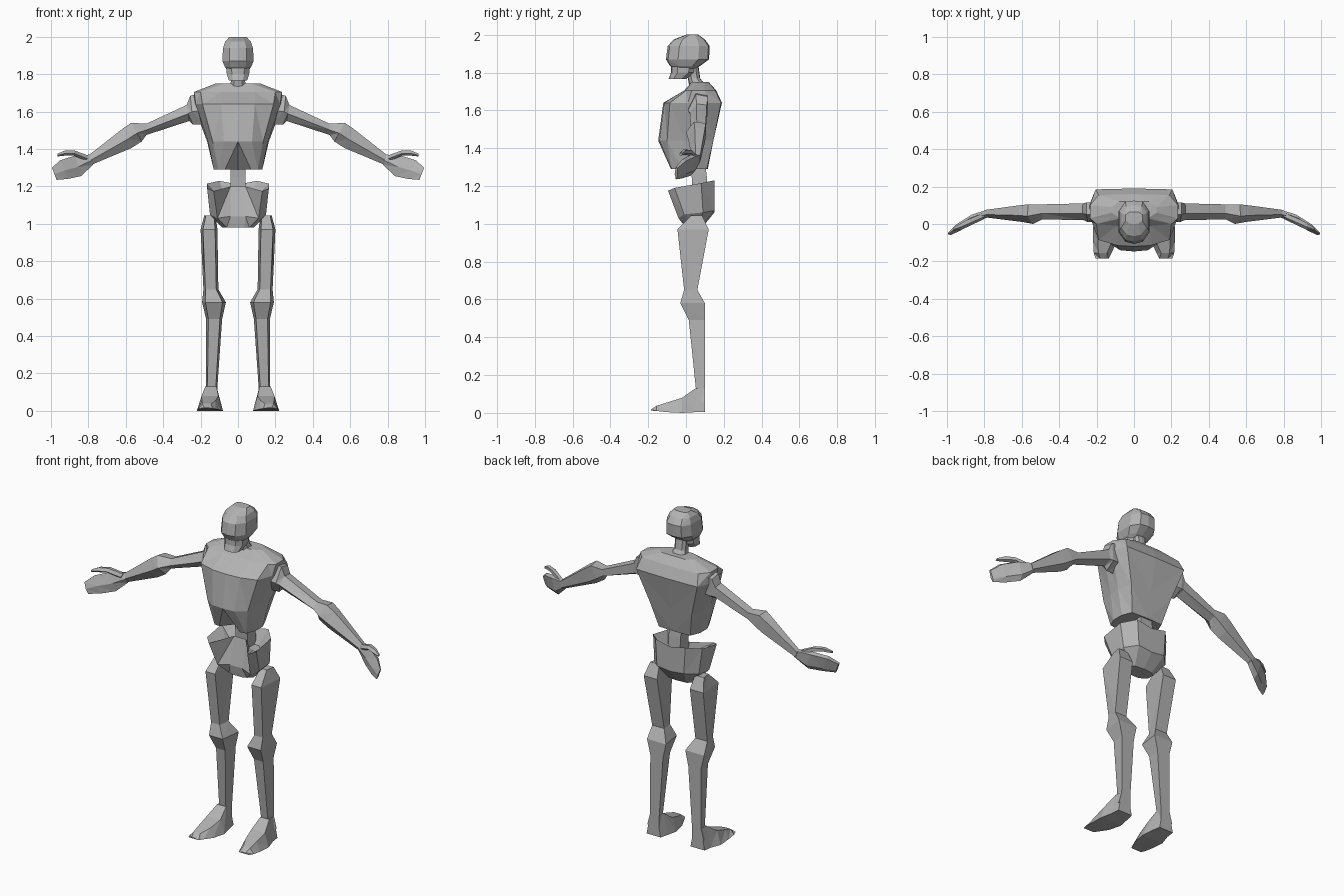
import bpy, bmesh

grey = bpy.data.materials.new("bone_grey")
grey.diffuse_color = (0.45, 0.45, 0.45, 1)


def loft(name, rings, closed=True):
    """Skin rings of points, cap both ends and mirror across x = 0."""
    bm = bmesh.new()
    loops = [[bm.verts.new(p) for p in r] for r in rings]
    n = len(loops[0])
    for a, b in zip(loops, loops[1:]):
        for i in range(n if closed else n - 1):
            j = (i + 1) % n
            # diagonal runs from a[i] to b[j]
            bm.faces.new((a[i], a[j], b[j]))
            bm.faces.new((a[i], b[j], b[i]))
    bm.faces.new(loops[0])
    bm.faces.new(loops[-1])
    bmesh.ops.recalc_face_normals(bm, faces=bm.faces)
    mesh = bpy.data.meshes.new(name)
    bm.to_mesh(mesh)
    bm.free()
    mesh.materials.append(grey)
    ob = bpy.data.objects.new(name, mesh)
    bpy.context.collection.objects.link(ob)
    mir = ob.modifiers.new("mirror", 'MIRROR')
    mir.use_clip = True
    mir.merge_threshold = 0.0005
    return ob


def half(z, *pts):
    """Half outline from front centre to back centre at one height."""
    return [(x, y, z) for x, y in pts]


def skull_ring(z, w, f, b):
    """Half octagon of half-width w from front f to back b."""
    d = b - f
    return half(z, (0, f), (w * .55, f + d * .05), (w, f + d * .28),
                (w, f + d * .75), (w * .6, b - d * .03), (0, b))


# Skull, jaw and neck
loft("skull", [skull_ring(2.0, .045, 0, .065), skull_ring(1.975, .068, -.065, .10),
               skull_ring(1.94, .08, -.097, .125), skull_ring(1.87, .084, -.106, .122),
               skull_ring(1.835, .068, -.085, .075), skull_ring(1.82, .055, -.06, .05)], False)
loft("jaw", [skull_ring(1.84, .062, -.08, .05), skull_ring(1.80, .06, -.08, .045),
             skull_ring(1.765, .048, -.092, .0)], False)
loft("neck", [skull_ring(1.84, .038, .0, .065), skull_ring(1.77, .036, .01, .075),
              skull_ring(1.71, .05, .02, .12)], False)

# Rib cage, with a notch under the breastbone
chest = [
    half(1.75, (0, .03), (.07, .03), (.09, .04), (.12, .06), (.12, .09), (.08, .12), (0, .12)),
    half(1.705, (0, -.01), (.09, -.01), (.20, .0), (.235, .03), (.235, .10), (.19, .155), (0, .16)),
    half(1.64, (0, -.12), (.09, -.115), (.19, -.085), (.225, .01), (.24, .10), (.205, .185), (0, .19)),
    half(1.44, (0, -.147), (.075, -.14), (.135, -.10), (.16, -.01), (.165, .06), (.14, .145), (0, .145)),
    half(1.29, (0, .0), (.07, -.08), (.105, -.075), (.13, -.02), (.13, .05), (.105, .11), (0, .115)),
]
loft("rib_cage", chest, False)

# Spine between ribs and pelvis
loft("spine", [half(z, (0, y), (.04, y), (.04, y + .08), (0, y + .08))
               for z, y in ((1.33, .02), (1.25, .03), (1.10, .04))], False)

# Pelvis, a bowl with flared wings
loft("pelvis", [
    half(1.14, (0, .05), (.04, .05), (.08, .03), (.10, .03), (.10, .07), (.07, .10), (0, .10)),
    [(0, .02, 1.20), (.04, .02, 1.20), (.13, -.095, 1.175), (.165, -.06, 1.19),
     (.165, .08, 1.215), (.10, .15, 1.23), (0, .15, 1.21)],
    [(0, -.02, 1.04), (.04, -.02, 1.04), (.11, -.04, 1.03), (.15, -.01, 1.05),
     (.15, .09, 1.06), (.09, .15, 1.07), (0, .15, 1.06)],
    half(.98, (0, -.01), (.035, -.01), (.06, .0), (.085, .02), (.085, .06), (.06, .08), (0, .085)),
], False)


# Legs: x inner, x outer, y front, y back, z
def leg_ring(xi, xo, yf, yb, z):
    t = (xo - xi) * .14
    return [(xi + t, yf, z), (xo - t, yf, z), (xo, yb, z), (xi, yb, z)]


loft("leg", [leg_ring(*r) for r in (
    (.12, .18, .03, .085, 1.045), (.11, .20, -.045, .12, .97),
    (.105, .185, -.01, .06, .65), (.065, .192, -.03, .10, .58),
    (.085, .17, .015, .10, .49), (.11, .172, .052, .10, .13), (.11, .19, .05, .10, .06))])

# Feet: y, x inner, x outer, sole z, instep z
loft("foot", [[(xi, y, z0), (xo, y, z0), (xo - .025, y, z1), (xi + .025, y, z1)]
              for y, xi, xo, z0, z1 in ((.10, .10, .195, .005, .13), (.05, .09, .20, .004, .13),
                                        (-.02, .08, .22, .0, .08), (-.10, .095, .218, .004, .055),
                                        (-.155, .12, .215, .01, .038), (-.185, .135, .205, .012, .018))])


# Arms: top x, top z, bottom x, bottom z, y front, y back
def arm_ring(xt, zt, xb, zb, yf, yb):
    def at(t, d):
        return (xb + (xt - xb) * t, yf + (yb - yf) * d, zb + (zt - zb) * t)
    return [at(.45, 0), at(1, .4), at(.92, 1), at(.25, 1), at(0, .4)]


loft("arm", [arm_ring(*r) for r in (
    (.20, 1.70, .17, 1.53, .01, .11), (.255, 1.685, .24, 1.53, .01, .115),
    (.275, 1.635, .26, 1.55, .02, .11), (.49, 1.535, .49, 1.475, .025, .105),
    (.57, 1.54, .515, 1.44, .0, .105), (.615, 1.51, .57, 1.405, .01, .10),
    (.80, 1.365, .785, 1.315, .035, .075))])

# Hands and thumbs curve forward
loft("hand", [arm_ring(*r) for r in (
    (.79, 1.37, .775, 1.315, .035, .075), (.87, 1.365, .84, 1.255, .01, .05),
    (.95, 1.34, .91, 1.24, -.035, .0), (.995, 1.30, .97, 1.235, -.06, -.045))])
loft("thumb", [arm_ring(*r) for r in (
    (.80, 1.365, .81, 1.335, .025, .06), (.875, 1.392, .88, 1.365, -.01, .03),
    (.925, 1.392, .92, 1.365, -.03, .005), (.965, 1.375, .965, 1.36, -.035, -.02))])
